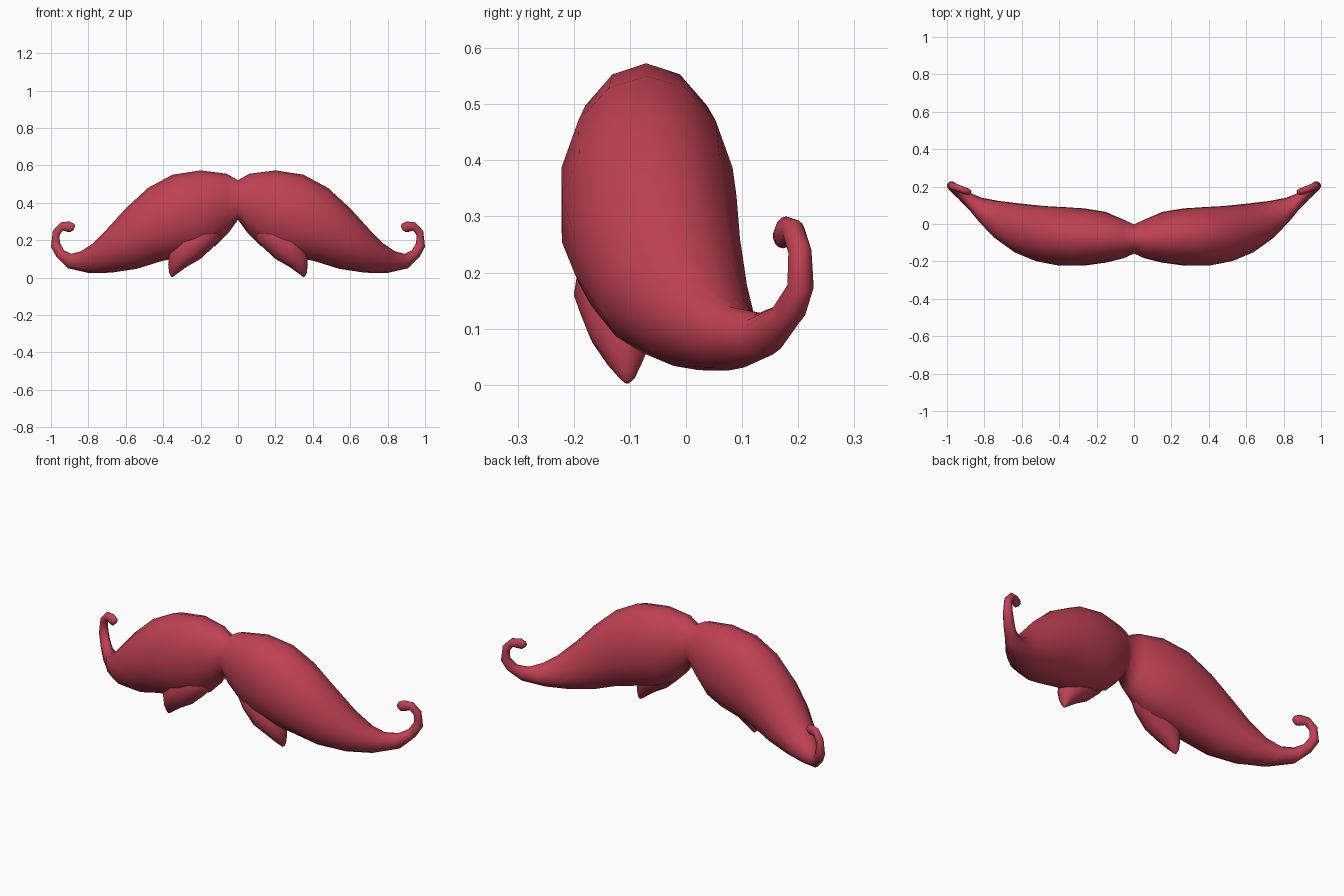
import bpy, bmesh, math
from mathutils import Vector

if "Cube" in bpy.data.objects:
    bpy.data.objects.remove(bpy.data.objects["Cube"])

red = bpy.data.materials.new("moustache red")
red.diffuse_color = (0.52, 0.052, 0.085, 1)
red.use_nodes = True
red.node_tree.nodes["Principled BSDF"].inputs["Base Color"].default_value = red.diffuse_color


def loft(name, stations, sides):
    """Skin oval rings: (upper x, upper z, lower x, lower z, front y, back y), then mirror."""
    bm = bmesh.new()
    rings = []
    for ux, uz, lx, lz, yf, yb in stations:
        mid = Vector(((ux + lx) / 2, (yf + yb) / 2, (uz + lz) / 2))
        up = Vector(((ux - lx) / 2, 0, (uz - lz) / 2))
        depth = Vector((0, (yb - yf) / 2, 0))
        ring = []
        for i in range(sides):
            a = 2 * math.pi * i / sides
            ring.append(bm.verts.new(mid + up * math.cos(a) + depth * math.sin(a)))
        rings.append(ring)
    for r, s in zip(rings, rings[1:]):
        for i in range(sides):
            j = (i + 1) % sides
            bm.faces.new((r[i], r[j], s[j], s[i]))
    bm.faces.new(rings[-1])
    # close the inner end only when it is away from the mirror plane
    if stations[0][0] > 0:
        bm.faces.new(rings[0][::-1])
    bmesh.ops.recalc_face_normals(bm, faces=bm.faces)
    # the open end can confuse the winding, so check the front-most face
    front = min(bm.faces, key=lambda f: f.calc_center_median().y)
    if front.normal.y > 0:
        bmesh.ops.reverse_faces(bm, faces=bm.faces)
    mesh = bpy.data.meshes.new(name)
    bm.to_mesh(mesh)
    bm.free()
    mesh.materials.append(red)
    ob = bpy.data.objects.new(name, mesh)
    bpy.context.collection.objects.link(ob)
    mod = ob.modifiers.new("mirror", "MIRROR")
    mod.use_axis[0] = True
    mod.merge_threshold = 0.001
    for p in mesh.polygons:
        p.use_smooth = True
    return ob


# main hair lobes, tapering into curled tips
loft("moustache_body", [
    (0, .52, 0, .31, -.16, 0),
    (.06, .555, .05, .24, -.185, .025),
    (.20, .573, .12, .17, -.21, .068),
    (.35, .55, .21, .13, -.226, .087),
    (.48, .48, .30, .11, -.225, .094),
    (.60, .37, .41, .088, -.202, .10),
    (.70, .26, .54, .047, -.155, .112),
    (.78, .18, .68, .026, -.08, .125),
    (.84, .14, .80, .025, .005, .142),
    (.89, .127, .91, .05, .095, .178),
    (.93, .145, .97, .11, .15, .213),
    (.952, .185, 1.0, .165, .18, .228),
    (.955, .225, .99, .25, .182, .224),
    (.937, .252, .948, .295, .172, .212),
    (.915, .245, .90, .30, .158, .199),
    (.895, .243, .877, .288, .155, .19),
    (.88, .255, .87, .275, .16, .182),
], 14)

# small pointed tufts below each lobe
loft("lower_tuft", [
    (.16, .34, .07, .24, -.16, -.03),
    (.24, .28, .13, .165, -.19, -.03),
    (.32, .22, .20, .10, -.20, -.04),
    (.37, .13, .275, .057, -.175, -.055),
    (.373, .07, .32, .025, -.145, -.075),
    (.368, .025, .345, .006, -.12, -.09),
    (.36, .008, .353, .002, -.11, -.10),
], 12)
